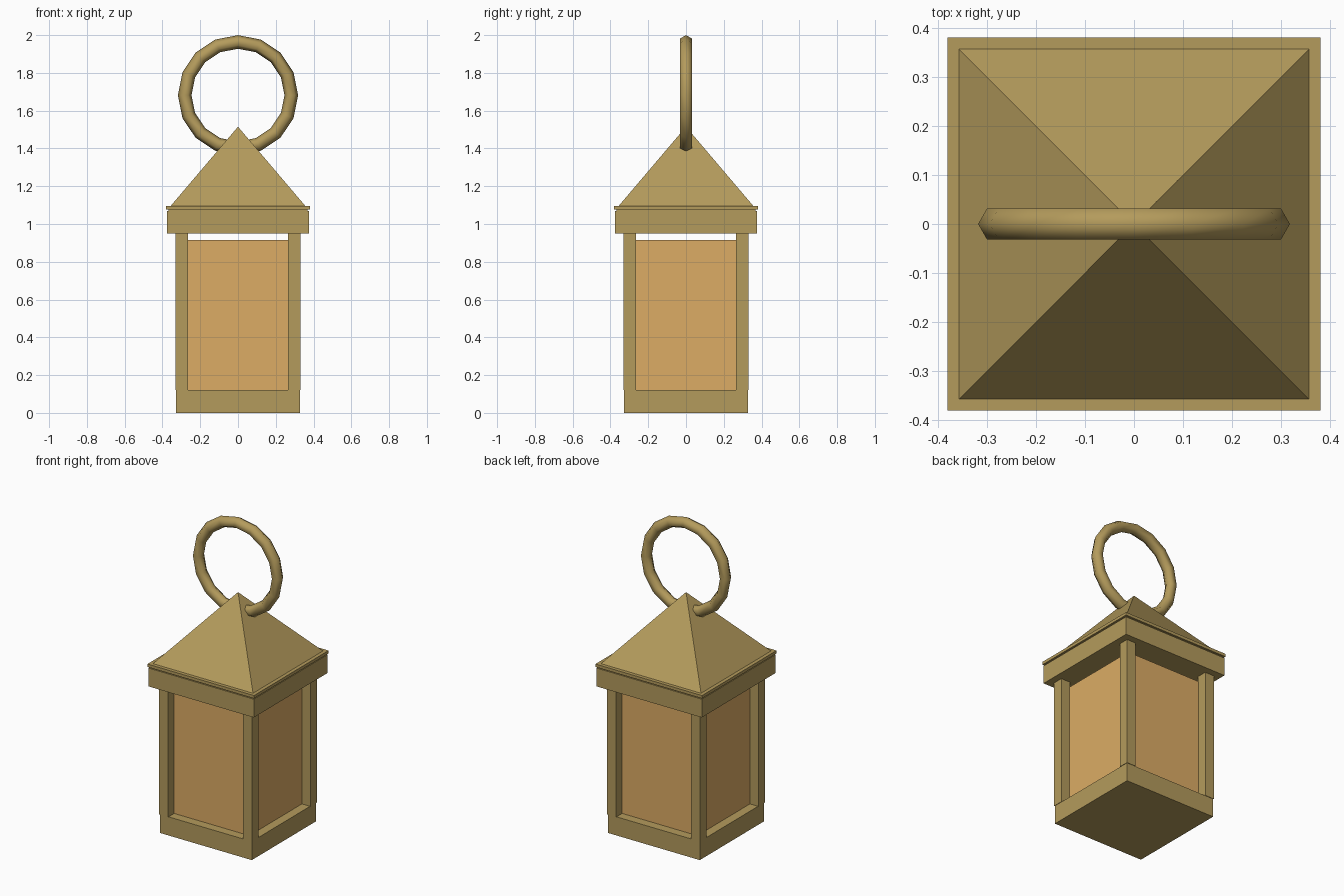
import bpy
from math import radians, pi

old = bpy.data.objects.get("Cube")
if old:
    bpy.data.objects.remove(old, do_unlink=True)


def material(name, colour):
    mat = bpy.data.materials.new(name)
    mat.use_nodes = True
    mat.diffuse_color = colour
    mat.node_tree.nodes["Principled BSDF"].inputs["Base Color"].default_value = colour
    return mat


brass = material("aged brass", (0.456, 0.328, 0.107, 1))
amber = material("amber glass", (0.716, 0.413, 0.130, 1))


def finish(name, mat):
    obj = bpy.context.object
    obj.name = name
    obj.data.materials.append(mat)
    return obj


def block(name, half, z0, z1, mat, x=0, y=0):
    bpy.ops.mesh.primitive_cube_add(size=1, location=(x, y, (z0 + z1) / 2))
    bpy.context.object.scale = (2 * half, 2 * half, z1 - z0)
    bpy.ops.object.transform_apply(location=False, rotation=False, scale=True)
    return finish(name, mat)


# Body: base, four corner posts and the glass box
block("base", 0.328, 0, 0.12, brass)
block("glass_panes", 0.27, 0.12, 0.915, amber)
for side, sx in (("left", 1), ("right", -1)):
    for end, sy in (("front", -1), ("back", 1)):
        block(f"{end}_{side}_post", 0.0325, 0.12, 0.95, brass, sx * 0.2985, sy * 0.2985)

# Roof: frame, thin stepped eaves and pyramid
block("roof_frame", 0.375, 0.95, 1.068, brass)
block("eave_groove", 0.368, 1.068, 1.076, brass)
block("eave_lip", 0.38, 1.076, 1.095, brass)
bpy.ops.mesh.primitive_cone_add(vertices=4, radius1=0.357 * 2 ** 0.5, depth=0.42,
                                location=(0, 0, 1.305), rotation=(0, 0, pi / 4))
finish("roof", brass)

# Hanging ring through the roof tip
bpy.ops.mesh.primitive_torus_add(major_segments=16, minor_segments=6, major_radius=0.282,
                                 minor_radius=0.036, location=(0, 0, 1.682),
                                 rotation=(pi / 2, 0, 0))
finish("hanging_ring", brass)
bpy.ops.object.shade_smooth_by_angle(angle=radians(65))
